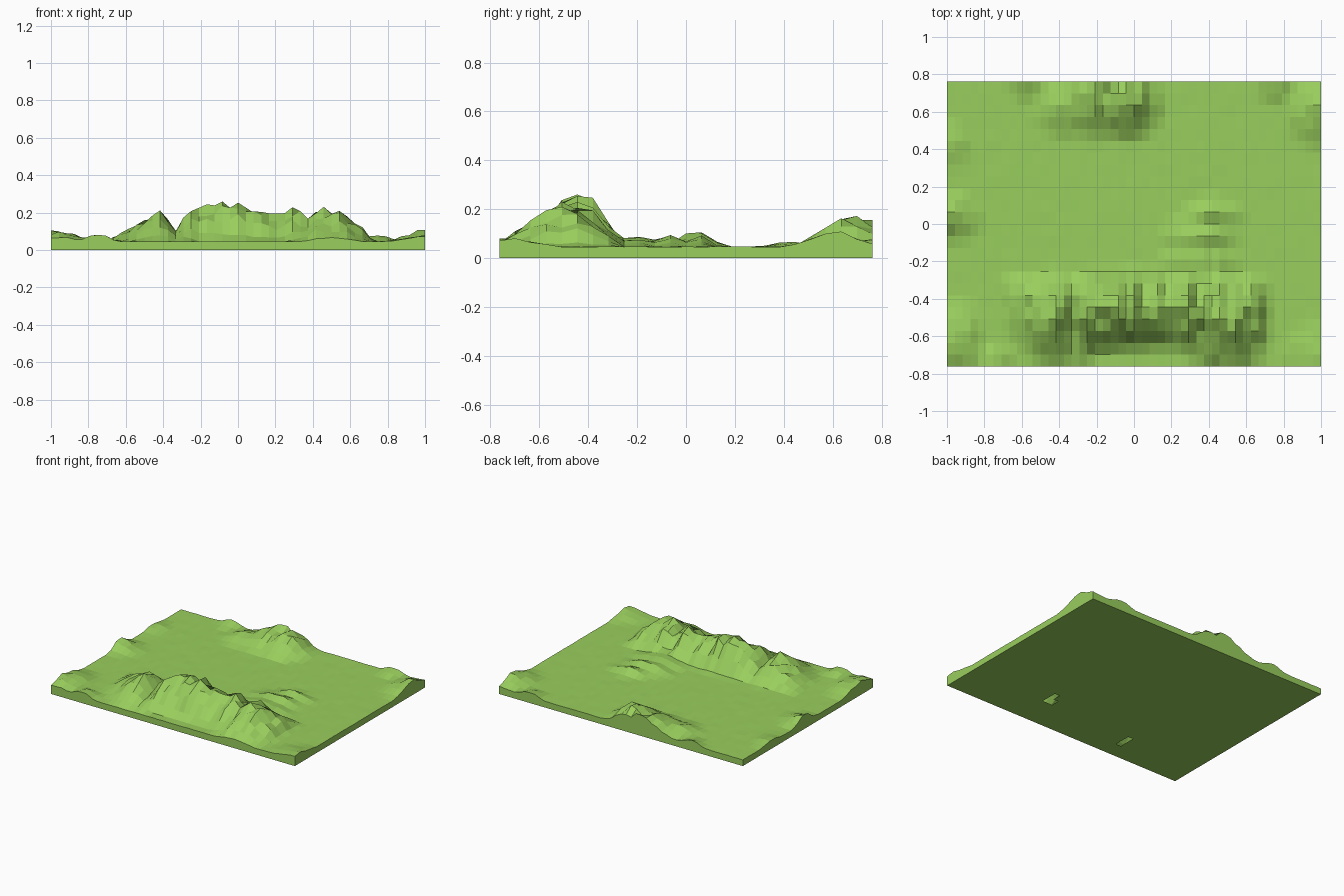
import bpy, bmesh, math, random

if "Cube" in bpy.data.objects:
    bpy.data.objects.remove(bpy.data.objects["Cube"])

random.seed(7)
NX, NY = 48, 24
W, D, BASE = 2.0, 1.524, 0.046

green = bpy.data.materials.new("grass_green")
green.diffuse_color = (0.32, 0.62, 0.11, 1)
green.use_nodes = True
green.node_tree.nodes["Principled BSDF"].inputs["Base Color"].default_value = green.diffuse_color

# Main range: crest height and front/back foot along x
crest = [(-0.70, 0.0), (-0.63, 0.05), (-0.55, 0.085), (-0.42, 0.15), (-0.35, 0.10),
         (-0.32, 0.03), (-0.28, 0.15), (-0.20, 0.20), (-0.08, 0.232), (-0.04, 0.20),
         (0.0, 0.232), (0.05, 0.165), (0.12, 0.17), (0.20, 0.13), (0.29, 0.20),
         (0.36, 0.11), (0.42, 0.165), (0.48, 0.17), (0.55, 0.15), (0.60, 0.11),
         (0.66, 0.08), (0.72, 0.0)]
front = [(-0.7, -0.60), (-0.5, -0.76), (-0.3, -0.76), (-0.2, -0.68), (0.25, -0.68),
         (0.4, -0.80), (0.6, -0.80), (0.72, -0.72)]
# Cross-section from front foot (0) to back foot (1)
section = [(0, 0), (0.12, 0.22), (0.28, 0.62), (0.48, 1), (0.66, 0.97), (0.8, 0.72),
           (0.9, 0.3), (1, 0)]
# Hills: x, y, height, half-width x, half-width y
hills = [(-0.05, 0.66, 0.115, 0.24, 0.24), (-0.22, 0.68, 0.09, 0.24, 0.26),
         (-0.38, 0.62, 0.04, 0.2, 0.18), (-0.15, 0.80, 0.105, 0.3, 0.22),
         (-0.58, 0.78, 0.045, 0.12, 0.14), (0.75, 0.78, 0.04, 0.14, 0.16),
         (1.0, 0.60, 0.06, 0.24, 0.22), (-1.0, 0.04, 0.055, 0.22, 0.16),
         (-0.96, -0.62, 0.055, 0.24, 0.26), (-0.75, -0.74, 0.045, 0.13, 0.14),
         (1.0, -0.70, 0.03, 0.25, 0.2), (0.35, -0.07, 0.05, 0.24, 0.13),
         (0.42, 0.05, 0.045, 0.2, 0.1), (0.35, -0.22, 0.045, 0.28, 0.12),
         (-0.98, 0.42, 0.02, 0.15, 0.15)]


def lerp_table(table, t):
    """Piecewise linear lookup, clamped at both ends."""
    if t <= table[0][0]:
        return table[0][1]
    for (a, va), (b, vb) in zip(table, table[1:]):
        if t <= b:
            return va + (vb - va) * (t - a) / (b - a)
    return table[-1][1]


def height(x, y):
    f, b = lerp_table(front, x), -0.25
    rough = random.uniform(-1, 1)
    main = lerp_table(crest, x) * lerp_table(section, (y - f) / (b - f))
    main *= 0.93 + 0.2 * rough * (0.25 if main > 0.19 else 1)
    low = 0
    for hx, hy, h, rx, ry in hills:
        r = math.hypot((x - hx) / rx, (y - hy) / ry)
        if r < 1:
            low = max(low, h * (0.5 + 0.5 * math.cos(math.pi * r)))
    low *= 1 + 0.18 * rough
    return BASE + max(main, low) + 0.001 * rough


# Terrain slab: upper relief grid, flat underside, joining walls
bm = bmesh.new()
top, low = {}, {}
for j in range(NY + 1):
    for i in range(NX + 1):
        x, y = (i / NX - 0.5) * W, (j / NY - 0.5) * D
        top[i, j] = bm.verts.new((x, y, height(x, y)))
        low[i, j] = bm.verts.new((x, y, 0))

# Small openings in the underside below the two clefts
openings = {(31, 4), (32, 4), (32, 5), (14, 2), (14, 3)}
for j in range(NY):
    for i in range(NX):
        ring = [(i, j), (i + 1, j), (i + 1, j + 1), (i, j + 1)]
        bm.faces.new([top[k] for k in ring])
        if (i, j) not in openings:
            bm.faces.new([low[k] for k in reversed(ring)])

rim = ([(i, 0) for i in range(NX)] + [(NX, j) for j in range(NY)]
       + [(i, NY) for i in range(NX, 0, -1)] + [(0, j) for j in range(NY, 0, -1)])
for a, b in zip(rim, rim[1:] + rim[:1]):
    bm.faces.new((low[a], low[b], top[b], top[a]))

mesh = bpy.data.meshes.new("terrain_slab")
bm.to_mesh(mesh)
bm.free()
mesh.materials.append(green)
terrain = bpy.data.objects.new("terrain_slab", mesh)
bpy.context.collection.objects.link(terrain)
